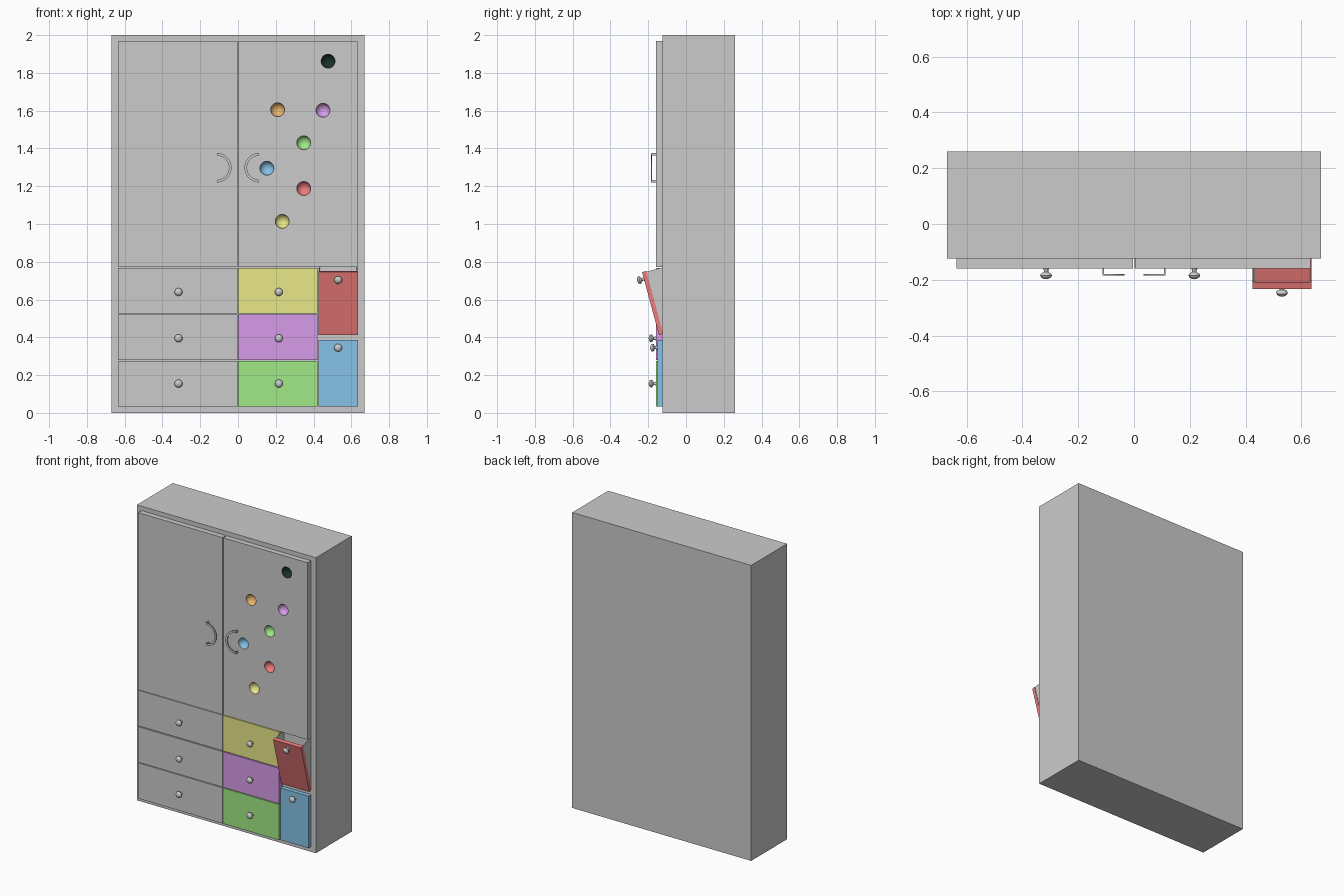
import bpy, bmesh, math
from mathutils import Matrix, Vector

if "Cube" in bpy.data.objects:
    bpy.data.objects.remove(bpy.data.objects["Cube"])

COLORS = {
    "yellow": (0.82, 0.80, 0.25), "purple": (0.68, 0.33, 0.80), "green": (0.35, 0.82, 0.24),
    "blue": (0.24, 0.54, 0.80), "red": (0.85, 0.20, 0.20), "orange": (0.80, 0.45, 0.15),
    "dark": (0.01, 0.03, 0.02),
}
MATS = {}
for key, rgb in COLORS.items():
    MATS[key] = bpy.data.materials.new(key)
    MATS[key].diffuse_color = (*rgb, 1)


def finish(name, bm, color=None, matrix=None, smooth=False):
    if matrix:
        bm.transform(matrix)
    me = bpy.data.meshes.new(name)
    bm.to_mesh(me)
    bm.free()
    ob = bpy.data.objects.new(name, me)
    bpy.context.collection.objects.link(ob)
    if color:
        me.materials.append(MATS[color])
    if smooth:
        bpy.ops.object.select_all(action='DESELECT')
        ob.select_set(True)
        bpy.context.view_layer.objects.active = ob
        bpy.ops.object.shade_smooth_by_angle(angle=math.radians(40))
    return ob


def add_box(bm, x, y, z):
    m = Matrix.Translation(((x[0] + x[1]) / 2, (y[0] + y[1]) / 2, (z[0] + z[1]) / 2))
    m = m @ Matrix.Diagonal((x[1] - x[0], y[1] - y[0], z[1] - z[0], 1))
    bmesh.ops.create_cube(bm, size=1, matrix=m)


def box(name, x, y, z, color=None, matrix=None):
    bm = bmesh.new()
    add_box(bm, x, y, z)
    return finish(name, bm, color, matrix)


def lathe(name, profile, color=None, matrix=None, bowl=False):
    """Spin (radius, outward distance) points around the -y axis."""
    bm = bmesh.new()
    vs = [bm.verts.new((r, -d, 0)) for r, d in profile]
    es = [bm.edges.new(p) for p in zip(vs, vs[1:])]
    bmesh.ops.spin(bm, geom=vs + es, cent=(0, 0, 0), axis=(0, 1, 0),
                   angle=2 * math.pi, steps=28, use_duplicate=False)
    bmesh.ops.remove_doubles(bm, verts=bm.verts, dist=1e-5)
    bmesh.ops.recalc_face_normals(bm, faces=bm.faces)
    if bowl:
        bm.normal_update()
        for f in bm.faces:
            if f.normal.y > 0:
                f.normal_flip()
    return finish(name, bm, color, matrix, smooth=True)


KNOB = [(0, 0), (0.011, 0), (0.008, 0.006), (0.008, 0.012), (0.019, 0.019), (0.021, 0.024),
        (0.018, 0.031), (0.010, 0.036), (0, 0.038)]
BACK, FRONT = -0.124, -0.16

# Cabinet body
box("cabinet_body", (-0.67, 0.67), (BACK, 0.26), (0, 2))

# Doors
box("left_door", (-0.635, -0.003), (FRONT, BACK), (0.772, 1.97))
right_door = box("right_door", (0.003, 0.633), (FRONT, BACK), (0.772, 1.97))

# Coloured bowls recessed in holes through the right door
R = 0.037
holes = [("orange", 0.21, 1.605), ("purple", 0.45, 1.602), ("green", 0.348, 1.43),
         ("blue", 0.153, 1.295), ("red", 0.348, 1.188), ("yellow", 0.234, 1.014),
         ("dark", 0.477, 1.862)]
bowl = [(R * math.cos(a), -0.034 * math.sin(a)) for a in [math.pi / 2 * i / 8 for i in range(9)]]
cut = bmesh.new()
for color, x, z in holes:
    m = Matrix.Translation((x, (FRONT + BACK) / 2, z)) @ Matrix.Rotation(math.pi / 2, 4, 'X')
    bmesh.ops.create_cone(cut, cap_ends=True, segments=28, radius1=R, radius2=R,
                          depth=0.1, matrix=m)
    lathe(color + "_bowl", bowl, color, Matrix.Translation((x, FRONT, z)), bowl=True)
cutter = finish("hole_cutter", cut)
cutter.hide_render = True
cutter.hide_viewport = True
mod = right_door.modifiers.new("holes", 'BOOLEAN')
mod.operation = 'DIFFERENCE'
mod.solver = 'EXACT'
mod.object = cutter

# Curved door handles: half-ring strip with two legs
for side, name in ((-1, "left_handle"), (1, "right_handle")):
    bm = bmesh.new()
    n, ro, ri = 20, 0.078, 0.064
    rows = []
    for i in range(n + 1):
        a = -math.pi / 2 + math.pi * i / n
        rows.append([bm.verts.new((side * (0.112 - r * math.cos(a)), y, 1.298 + r * math.sin(a)))
                     for r, y in ((ri, -0.184), (ro, -0.184), (ro, -0.179), (ri, -0.179))])
    for a, b in zip(rows, rows[1:]):
        for k in range(4):
            bm.faces.new((a[k], a[(k + 1) % 4], b[(k + 1) % 4], b[k]))
    bm.faces.new(rows[0])
    bm.faces.new(rows[-1])
    xs = sorted((side * 0.107, side * 0.112))
    for s in (-1, 1):
        add_box(bm, xs, (-0.184, FRONT), sorted((1.298 + s * ri, 1.298 + s * ro)))
    bmesh.ops.recalc_face_normals(bm, faces=bm.faces)
    finish(name, bm, smooth=True)

# Drawer fronts in two columns, with knobs
rows = [("bottom", 0.035, 0.276, 0.155, "green"), ("middle", 0.281, 0.521, 0.395, "purple"),
        ("top", 0.527, 0.768, 0.64, "yellow")]
for name, z0, z1, kz, color in rows:
    for side, x, kx, col in (("left", (-0.635, -0.003), -0.315, None),
                             ("centre", (0.001, 0.42), 0.216, color)):
        box(f"{side}_{name}_drawer", x, (FRONT, BACK), (z0, z1), col)
        lathe(f"{side}_{name}_knob", KNOB, None, Matrix.Translation((kx, FRONT, kz)))

# Tilting bins on the right: local origin at the bottom of the front face
L, T, X = 0.345, 0.023, (0.425, 0.635)
blue = Matrix.Translation((0, -0.152, 0.035))
box("blue_bin_front", X, (0, 0.028), (0, 0.352), "blue", blue)
lathe("blue_bin_knob", KNOB, None, blue @ Matrix.Translation((0.53, 0, 0.31)))

tilt = Matrix.Translation((0, -0.143, 0.412)) @ Matrix.Rotation(math.radians(15), 4, 'X')
box("red_bin_front", X, (0, T), (0, L), "red", tilt)
lathe("red_bin_knob", KNOB, None, tilt @ Matrix.Translation((0.53, 0, 0.308)))
for name, x in (("left", 0.428), ("right", 0.627)):
    box(f"red_bin_{name}_side", (x, x + 0.005), (T, 0.13), (0.02, L - 0.004), None, tilt)

for m in bpy.data.materials:
    if m.users and not m.is_grease_pencil:
        m.use_nodes = True
        m.node_tree.nodes["Principled BSDF"].inputs["Base Color"].default_value = m.diffuse_color
